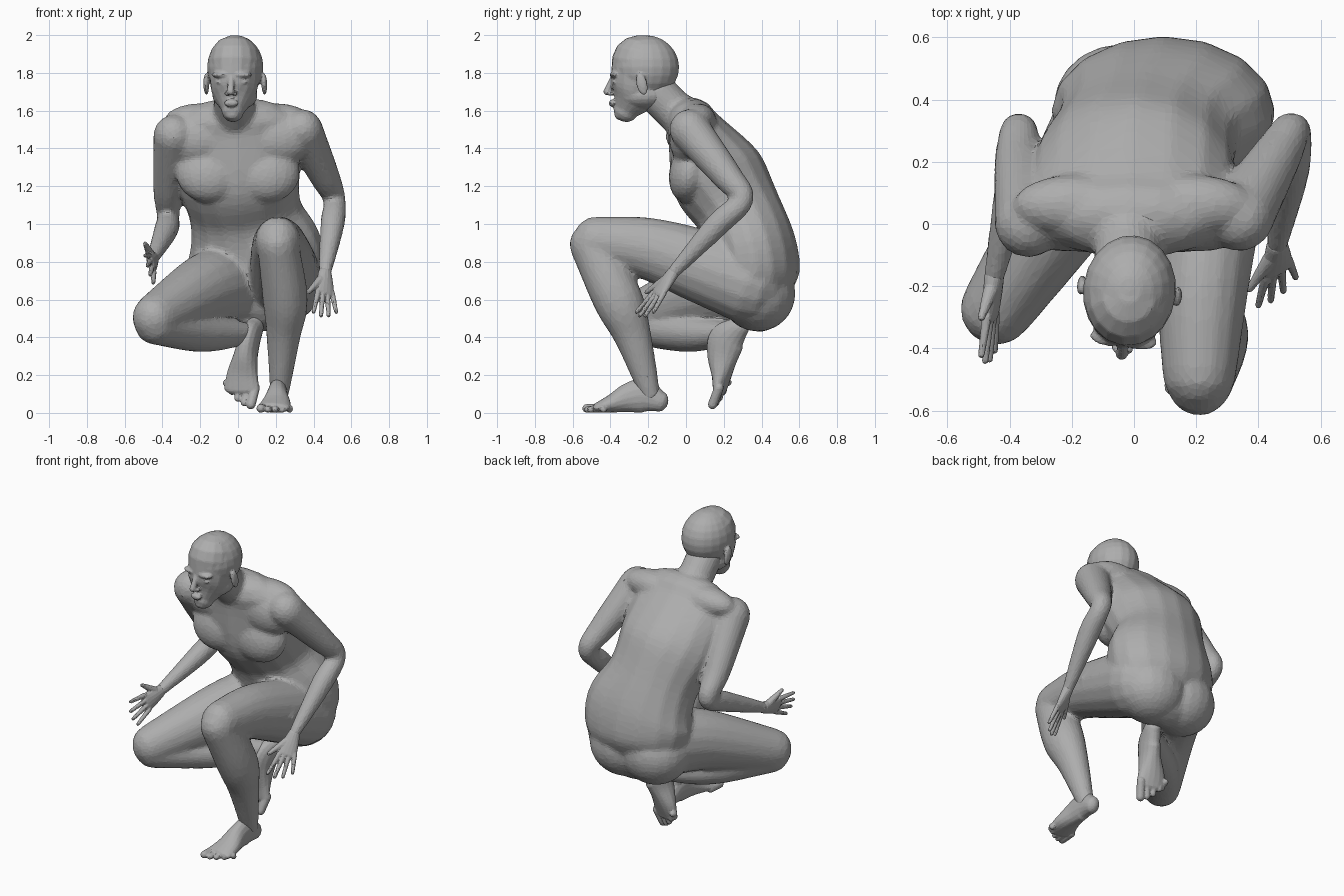
import bpy, bmesh, math
from mathutils import Vector, Matrix

cube = bpy.data.objects.get("Cube")
if cube:
    bpy.data.objects.remove(cube)

grey = (.42, .42, .42, 1)
clay = bpy.data.materials.new("clay grey")
clay.use_nodes = True
clay.diffuse_color = grey
clay.node_tree.nodes["Principled BSDF"].inputs["Base Color"].default_value = grey

ACROSS = Vector((1, 0, 0))


def spline(before, start, end, after, t):
    """Catmull-Rom point between start and end."""
    slope_in, slope_out = (end - before) / 2, (after - start) / 2
    gap = end - start
    return (start + slope_in * t + (3 * gap - 2 * slope_in - slope_out) * t ** 2
            + (slope_in + slope_out - 2 * gap) * t ** 3)


def loft(bm, points, side=ACROSS, flat=1, steps=5, sides=16):
    """Round-ended limb through (x, y, z, half width[, half depth]) points."""
    keys = [Vector((*q, q[3] * flat)[:5]) for q in points]
    keys = [2 * keys[0] - keys[1]] + keys + [2 * keys[-1] - keys[-2]]
    path = [spline(*keys[i:i + 4], s / steps)
            for i in range(len(keys) - 3) for s in range(steps)] + [keys[-2]]
    rings = []
    last = len(path) - 1
    for i, q in enumerate(path):
        along = path[min(i + 1, last)] - path[max(i - 1, 0)]
        along = Vector(along[:3]).normalized()
        wide = (side - along * along.dot(side)).normalized()
        deep = along.cross(wide)
        cap = range(-3, 1) if i == 0 else range(4) if i == last else [0]
        for step in cap:
            tilt = step * math.pi / 7
            centre = Vector(q[:3]) + along * math.sin(tilt) * min(q[3], q[4])
            ring = []
            for k in range(sides):
                turn = math.tau * k / sides
                spoke = wide * q[3] * math.cos(turn) + deep * q[4] * math.sin(turn)
                ring.append(bm.verts.new(centre + spoke * math.cos(tilt)))
            rings.append(ring)
    for lower, upper in zip(rings, rings[1:]):
        for k in range(sides):
            n = (k + 1) % sides
            bm.faces.new((lower[k], lower[n], upper[n], upper[k]))
    bm.faces.new(rings[0][::-1])
    bm.faces.new(rings[-1])


def ball(bm, centre, radii, tilt=0):
    place = (Matrix.Translation(centre) @ Matrix.Rotation(tilt, 4, 'X')
             @ Matrix.Diagonal((*radii, 1)))
    bmesh.ops.create_uvsphere(bm, u_segments=20, v_segments=12, radius=1, matrix=place)


def pair(bm, centre, radii, tilt=0, middle=0):
    """Two balls mirrored about x = middle."""
    x, y, z = centre
    for sign in (-1, 1):
        ball(bm, (middle + sign * x, y, z), radii, tilt)


def fuse(name, bm, voxel, smooth, ratio):
    """Blend overlapping pieces into one faceted skin."""
    bmesh.ops.recalc_face_normals(bm, faces=bm.faces)
    mesh = bpy.data.meshes.new(name)
    bm.to_mesh(mesh)
    bm.free()
    mesh.materials.append(clay)
    ob = bpy.data.objects.new(name, mesh)
    bpy.context.collection.objects.link(ob)
    skin = ob.modifiers.new("skin", 'REMESH')
    skin.mode = 'VOXEL'
    skin.voxel_size = voxel
    soft = ob.modifiers.new("soften", 'SMOOTH')
    soft.factor, soft.iterations = .5, smooth
    facets = ob.modifiers.new("facets", 'DECIMATE')
    facets.ratio = ratio


# Torso, bent forward over the hips, with neck, chest, shoulders and seat
body = bmesh.new()
loft(body, [(.08, .39, .57, .25, .14), (.09, .37, .7, .34, .23), (.09, .35, .86, .36, .24),
            (.04, .28, 1.06, .3, .23), (0, .16, 1.27, .33, .25), (-.01, .03, 1.53, .32, .14)])
loft(body, [(-.02, .03, 1.53, .13), (-.02, -.06, 1.6, .11), (-.02, -.16, 1.7, .11)])
pair(body, (.15, .02, 1.27), (.18, .11, .16), -.2)
pair(body, (.2, .01, 1.45), (.19, .1, .14))
pair(body, (.19, .06, 1.55), (.2, .1, .09))
pair(body, (.11, .38, .63), (.22, .2, .2), middle=.07)

# Arms: shoulder, upper arm, elbow, forearm, wrist
loft(body, [(.34, .02, 1.5, .11), (.46, .22, 1.25, .08), (.51, .3, 1.13, .06),
            (.5, .17, 1, .065), (.46, -.07, .74, .035)])
loft(body, [(-.34, 0, 1.47, .11), (-.37, .2, 1.18, .08), (-.37, .3, 1.04, .06),
            (-.38, .16, .97, .065), (-.45, -.17, .82, .035)])

# Left leg, knee raised: thigh, then shin
loft(body, [(.25, .33, .69, .2), (.24, .1, .77, .18), (.22, -.2, .87, .15),
            (.21, -.48, .91, .12)], flat=1.1)
loft(body, [(.21, -.5, .9, .11), (.25, -.36, .6, .12), (.24, -.28, .4, .09),
            (.22, -.19, .1, .05)], flat=1.1)

# Right leg, folded under with the knee turned out
turned = Vector((1, -.7, 0))
loft(body, [(-.06, .32, .68, .2), (-.2, .09, .64, .17), (-.44, -.27, .5, .12)], turned, 1.1)
loft(body, [(-.44, -.27, .46, .11), (-.18, .02, .42, .11), (.07, .24, .42, .06)], turned, .9)
fuse("body", body, .012, 14, .14)

# Head: skull, face, jaw, then nose, lips, chin, brows, eyes and ears
head = bmesh.new()
ball(head, (0, -.215, 1.83), (.15, .18, .17))
loft(head, [(0, -.32, 1.6, .06), (0, -.27, 1.7, .12), (0, -.24, 1.86, .14)], flat=1.1)
ball(head, (0, -.23, 1.68), (.12, .14, .08))
loft(head, [(0, -.39, 1.77, .015), (0, -.42, 1.7, .02)])
ball(head, (0, -.39, 1.64), (.04, .02, .02))
ball(head, (0, -.35, 1.58), (.04, .03, .03))
pair(head, (.02, -.4, 1.69), (.016, .018, .012))
pair(head, (.05, -.37, 1.79), (.06, .03, .017))
pair(head, (.06, -.365, 1.75), (.025, .02, .01))
pair(head, (.155, -.215, 1.74), (.015, .03, .06), .25)
head.transform(Matrix.Translation((-.015, -.22, 0)) @ Matrix.Rotation(math.radians(-7), 4, 'Z')
               @ Matrix.Translation((0, .22, 0)))
fuse("head", head, .007, 5, .2)


# Hands: palm from wrist to knuckles, four fanned fingers and a thumb
def hand(name, wrist, knuckles, side):
    bm = bmesh.new()
    wrist, knuckles, side = Vector(wrist), Vector(knuckles), Vector(side).normalized()
    ahead = (knuckles - wrist).normalized()
    palm = wrist.lerp(knuckles, .5)
    loft(bm, [(*wrist, .037, .032), (*palm, .05, .028), (*knuckles, .058, .02)], side)
    for i in range(4):
        fan = i - 1.5
        root = knuckles + side * fan * .031
        tip = knuckles + side * fan * .05 + ahead * (.15 - .012 * fan ** 2)
        loft(bm, [(*root, .016), (*tip, .011)], side, sides=10)
    root = palm - side * .03 - ahead * .02
    loft(bm, [(*root, .024), (*(root - side * .08 + ahead * .08), .012)], ahead.cross(side))
    fuse(name, bm, .005, 2, .15)


hand("left_hand", (.46, -.07, .74), (.46, -.145, .635), (.8, .6, 0))
hand("right_hand", (-.45, -.17, .82), (-.46, -.295, .79), (.3, .1, -1))


# Feet: built along +y from the heel, big toe on -x, then placed
def foot(name, heel, forward, up, outer, size):
    bm = bmesh.new()
    loft(bm, [(0, .05, .06, .046, .056), (0, .13, .09, .052, .09), (0, .21, .08, .058, .08),
              (0, .3, .05, .078, .05), (-.01, .37, .03, .088, .03)])
    for i in range(5):
        x = (i - 2) * .037
        radius = .018 if i else .024
        reach = .44 - .006 * i * i
        loft(bm, [(x, .35, .026, radius), (x, reach, radius, radius)], sides=10)
    ahead = Vector(forward).normalized()
    up = Vector(up)
    up = (up - ahead * ahead.dot(up)).normalized()
    across = ahead.cross(up)
    if across.dot(Vector(outer)) < 0:
        across = -across
    place = Matrix((across, ahead, up)).transposed().to_4x4()
    bm.transform(Matrix.Translation(heel) @ place @ Matrix.Scale(size, 4))
    fuse(name, bm, .006, 3, .2)


foot("left_foot", (.217, -.09, 0), (-.05, -1, 0), (0, 0, 1), (1, 0, 0), 1)
foot("right_foot", (.11, .355, .475), (-.12, -.18, -.45), (-.2, -1, .3), (-1, 0, 0), 1.08)
